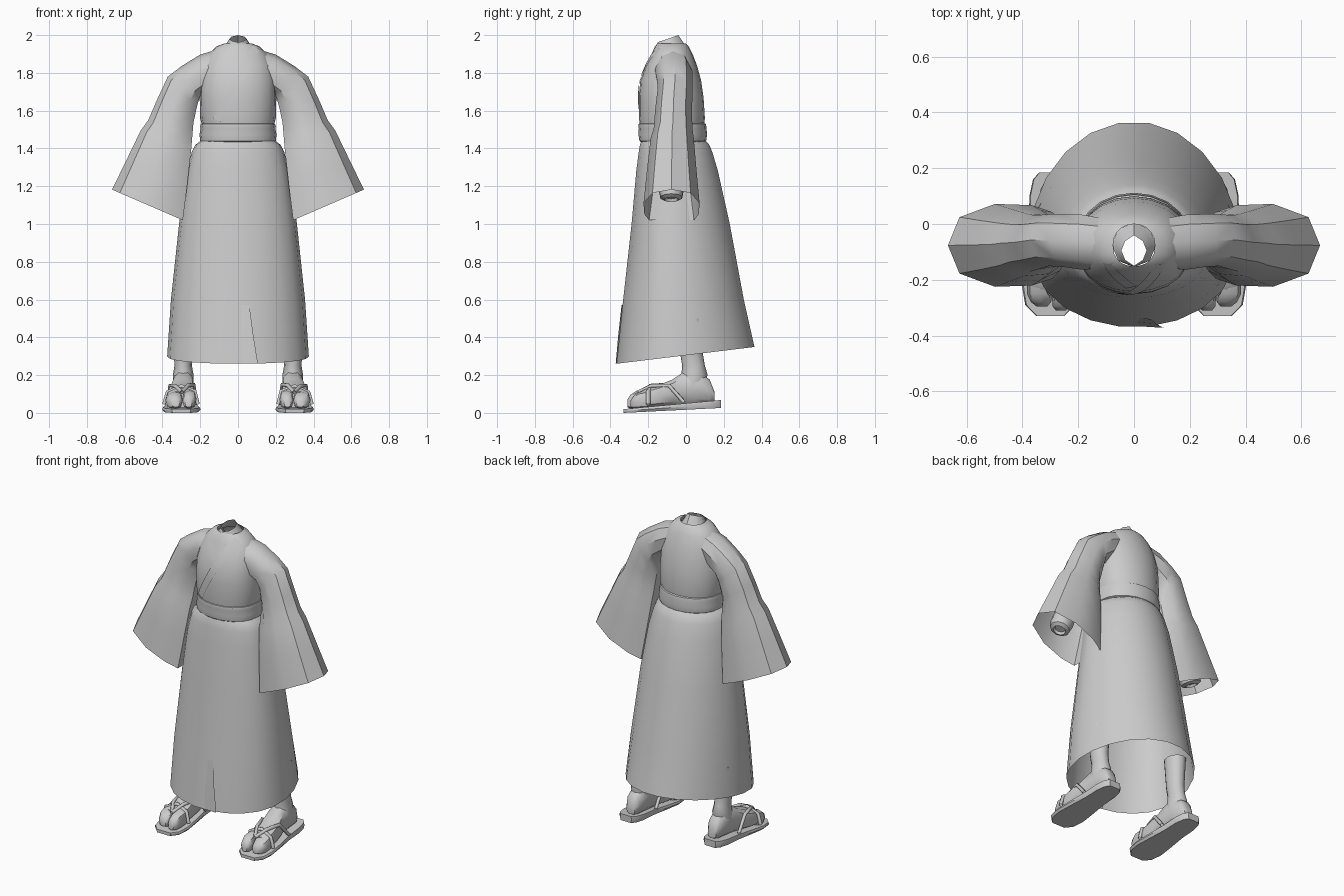
import bpy, math
from mathutils import Vector

if "Cube" in bpy.data.objects:
    bpy.data.objects.remove(bpy.data.objects["Cube"])

TAU = 2 * math.pi


def loft(name, rings, cap0=False, cap1=False, mirror=False, closed=True, angle=40):
    """Skin a list of equal-length point rings."""
    n = len(rings[0])
    verts = [tuple(p) for r in rings for p in r]
    faces = []
    for k in range(len(rings) - 1):
        for i in range(n if closed else n - 1):
            j = (i + 1) % n
            faces.append((k * n + i, k * n + j, (k + 1) * n + j, (k + 1) * n + i))
    if cap0:
        faces.append(tuple(reversed(range(n))))
    if cap1:
        faces.append(tuple((len(rings) - 1) * n + i for i in range(n)))
    me = bpy.data.meshes.new(name)
    me.from_pydata(verts, [], faces)
    ob = bpy.data.objects.new(name, me)
    bpy.context.collection.objects.link(ob)
    return finish(ob, mirror, angle)


def finish(ob, mirror, angle=40):
    bpy.ops.object.select_all(action='DESELECT')
    ob.select_set(True)
    bpy.context.view_layer.objects.active = ob
    if ob.type == 'MESH':
        bpy.ops.object.shade_smooth_by_angle(angle=math.radians(angle))
    if mirror:
        ob.modifiers.new("Mirror", 'MIRROR').use_clip = False
    return ob


def oval(hx, y0, y1, z, n=20, yc=None, pf=1.0, pb=1.0, xc=0.0):
    """Horizontal oval with separate front and back roundness."""
    yc = (y0 + y1) / 2 if yc is None else yc
    pts = []
    for i in range(n):
        a = TAU * i / n
        c, s = math.cos(a), math.sin(a)
        y = yc + (y1 - yc) * s ** pb if s >= 0 else yc - (yc - y0) * (-s) ** pf
        pts.append(Vector((xc + hx * c, y, z)))
    return pts


# Skirt: open at the hem, which rises toward the back
skirt = [(.19, -.235, .10, 1.445), (.225, -.245, .125, 1.42), (.245, -.252, .142, 1.38),
         (.272, -.265, .172, 1.28), (.312, -.29, .235, 1.0), (.355, -.335, .31, .6)]
rings = [oval(a, b, c, z, 22, b + (c - b) * .43, .85, 1.08) for a, b, c, z in skirt]
hem = oval(.375, -.37, .367, 0, 22, -.05, .85, 1.08)
for p in hem:
    p.z = .26 + .09 * (p.y + .37) / .74
loft("skirt", rings + [hem])

# Overlapping front edge of the skirt
flap = [[Vector((x0 + (x1 - x0) * t, y - .006 + .02 * t * t, z)) for t in (1, .5, 0)]
        for x0, x1, y, z in [(.06, -.02, -.335, .57), (.08, -.04, -.352, .42), (.105, -.06, -.366, .262)]]
loft("skirt_flap", flap, closed=False)

# Belt: two soft bulges
belt = [(.185, -.235, .095, 1.43), (.2, -.247, .107, 1.44), (.204, -.252, .112, 1.475),
        (.198, -.25, .108, 1.505), (.2, -.252, .108, 1.515), (.196, -.25, .105, 1.53), (.18, -.235, .09, 1.537)]
loft("belt", [oval(a, b, c, z, 20, None, .8, .9) for a, b, c, z in belt])

# Upper robe
torso = [(.185, -.242, .092, 1.5), (.2, -.249, .1, 1.56), (.203, -.25, .093, 1.67), (.2, -.242, .08, 1.76),
         (.185, -.212, .058, 1.84), (.155, -.182, .035, 1.9), (.115, -.165, .015, 1.94), (.075, -.152, 0, 1.955)]
loft("robe_top", [oval(a, b, c, z, 20, None, .8, .9) for a, b, c, z in torso])


def chest_y(x, z):
    """Front surface of the upper robe at x, z."""
    for lo, hi in zip(torso, torso[1:]):
        if lo[3] <= z <= hi[3]:
            t = (z - lo[3]) / (hi[3] - lo[3])
            hx, y0, y1 = (lo[i] + (hi[i] - lo[i]) * t for i in range(3))
            s = max(0, 1 - (x / hx) ** 2) ** .5
            return (y0 + y1) / 2 - (y1 - y0) / 2 * s ** .8
    return -.15


# Crossed lapels lying on the chest
for name, a, b, lift in [("lapel_outer", (.075, 1.945), (-.13, 1.56), .006),
                         ("lapel_inner", (-.075, 1.945), (.01, 1.82), .003)]:
    rows = []
    d = Vector((b[0] - a[0], b[1] - a[1])).normalized()
    side = Vector((-d.y, d.x)) * (1 if a[0] > 0 else -1)
    for k in range(9):
        c = Vector(a).lerp(Vector(b), k / 8)
        rows.append([Vector((q.x, chest_y(q.x, q.y) - lift, q.y))
                     for q in (c, c + side * .022, c + side * .045)])
    loft(name, rows, closed=False)

# Neck stump with a slanted open rim
rim = oval(.045, -.15, -.04, 0, 8, None, 1.4, 1.4)
for p in rim:
    p.z = 1.962 + .345 * (p.y + .15)
loft("neck", [oval(.08, -.155, .005, 1.93, 8), oval(.062, -.152, -.01, 1.955, 8), rim])

# Wide sleeves: each ring is outer point, inner point, y range, squareness
ell = [(math.cos(TAU * i / 9), math.sin(TAU * i / 9)) for i in range(9)]
half = [(.78, .68), (.1, 1), (-.6, .97), (-1, .8)]
cuff = [(1, 0)] + half + [(u, -v) for u, v in reversed(half)]
sleeve = [(.09, 1.93, .12, 1.74, -.16, .02, 0), (.2, 1.897, .17, 1.69, -.165, .035, 0),
          (.3, 1.835, .2, 1.665, -.155, .037, 0), (.372, 1.78, .212, 1.62, -.152, .037, 0),
          (.43, 1.655, .23, 1.53, -.165, .033, 0), (.475, 1.55, .238, 1.45, -.172, .035, .3),
          (.515, 1.495, .243, 1.4, -.188, .042, .5), (.59, 1.34, .265, 1.22, -.207, .056, .8),
          (.667, 1.182, .292, 1.02, -.225, .072, 1)]
rings = []
for xo, zo, xi, zi, y0, y1, k in sleeve:
    r = []
    for e, q in zip(ell, cuff):
        u, v = e[0] + (q[0] - e[0]) * k, e[1] + (q[1] - e[1]) * k
        t = (u + 1) / 2
        r.append(Vector((xi + (xo - xi) * t, (y0 + y1) / 2 + (y1 - y0) / 2 * v, zi + (zo - zi) * t)))
    rings.append(r)
loft("sleeve", rings, mirror=True)

# Forearm stump inside each sleeve
axis = Vector((.35, 0, -.94)).normalized()
u, v = Vector((.94, 0, .35)), Vector((0, 1, 0))
rings = [[Vector((.5, -.078, 1.14)) + axis * t + (u * math.cos(TAU * i / 10) + v * math.sin(TAU * i / 10)) * r
          for i in range(10)] for t, r in [(-.24, .06), (-.04, .068), (0, .06), (.012, .038), (-.004, .03)]]
loft("forearm", rings, cap1=True, mirror=True)

# Legs
leg = [(.055, -.03, .085, .13), (.055, -.025, .115, .2), (.046, -.02, .1, .25),
       (.05, -.03, .09, .31), (.06, -.045, .1, .5)]
loft("leg", [oval(a, b, c, z, 12, xc=.29) for a, b, c, z in leg], cap1=True, mirror=True)


def along_y(name, rows, n=10, power=.75):
    """Body built from upright sections: y, x centre, half width, bottom, top."""
    rings = []
    for y, xc, w, z0, z1 in rows:
        r = []
        for i in range(n):
            c, s = math.cos(TAU * i / n), math.sin(TAU * i / n)
            r.append(Vector((xc + w * math.copysign(abs(c) ** power, c), y,
                             (z0 + z1) / 2 + (z1 - z0) / 2 * math.copysign(abs(s) ** power, s))))
        rings.append(r)
    loft(name, rings, True, True, mirror=True)


# Feet with split toes
along_y("foot", [(.15, .29, .03, .065, .115), (.125, .29, .045, .05, .18), (.05, .29, .055, .045, .23),
                 (-.02, .29, .058, .04, .215), (-.07, .295, .065, .035, .18), (-.14, .3, .075, .03, .152),
                 (-.22, .3, .08, .025, .125), (-.235, .3, .075, .025, .115)])
along_y("big_toe", [(-.2, .257, .036, .025, .125), (-.26, .257, .037, .022, .118),
                    (-.295, .26, .032, .022, .095), (-.31, .262, .018, .03, .07)], 8)
along_y("small_toes", [(-.2, .338, .045, .025, .12), (-.25, .338, .046, .022, .11),
                       (-.28, .333, .036, .022, .088), (-.295, .33, .02, .03, .065)], 8)

# Sandal soles, thicker at the heel
rings = []
for y, w in [(.185, .04), (.16, .062), (.1, .075), (0, .077), (-.12, .092), (-.22, .102), (-.29, .09), (-.33, .05)]:
    t = (y + .33) / .515
    z0, z1 = .026 * t, .02 + .048 * t
    zm = (z0 + z1) / 2
    rings.append([Vector((.3 + w * s, y, z)) for s, z in
                  [(-.9, z0), (.9, z0), (1, zm), (.95, z1), (-.95, z1), (-1, zm)]])
loft("sandal_sole", rings, True, True, mirror=True)

# Sandal straps
straps = {"strap_inner": [(.297, -.25, .11), (.262, -.18, .146), (.236, -.09, .15), (.222, -.01, .055)],
          "strap_outer": [(.297, -.25, .11), (.335, -.18, .144), (.358, -.09, .145), (.37, -.01, .055)],
          "strap_cross": [(.212, -.2, .045), (.228, -.2, .115), (.3, -.19, .142), (.374, -.2, .11), (.392, -.2, .045)]}
for name, pts in straps.items():
    cu = bpy.data.curves.new(name, 'CURVE')
    cu.dimensions = '3D'
    cu.bevel_depth = .011
    cu.bevel_resolution = 1
    sp = cu.splines.new('POLY')
    sp.points.add(len(pts) - 1)
    for p, co in zip(sp.points, pts):
        p.co = (*co, 1)
    ob = bpy.data.objects.new(name, cu)
    bpy.context.collection.objects.link(ob)
    finish(ob, True)
